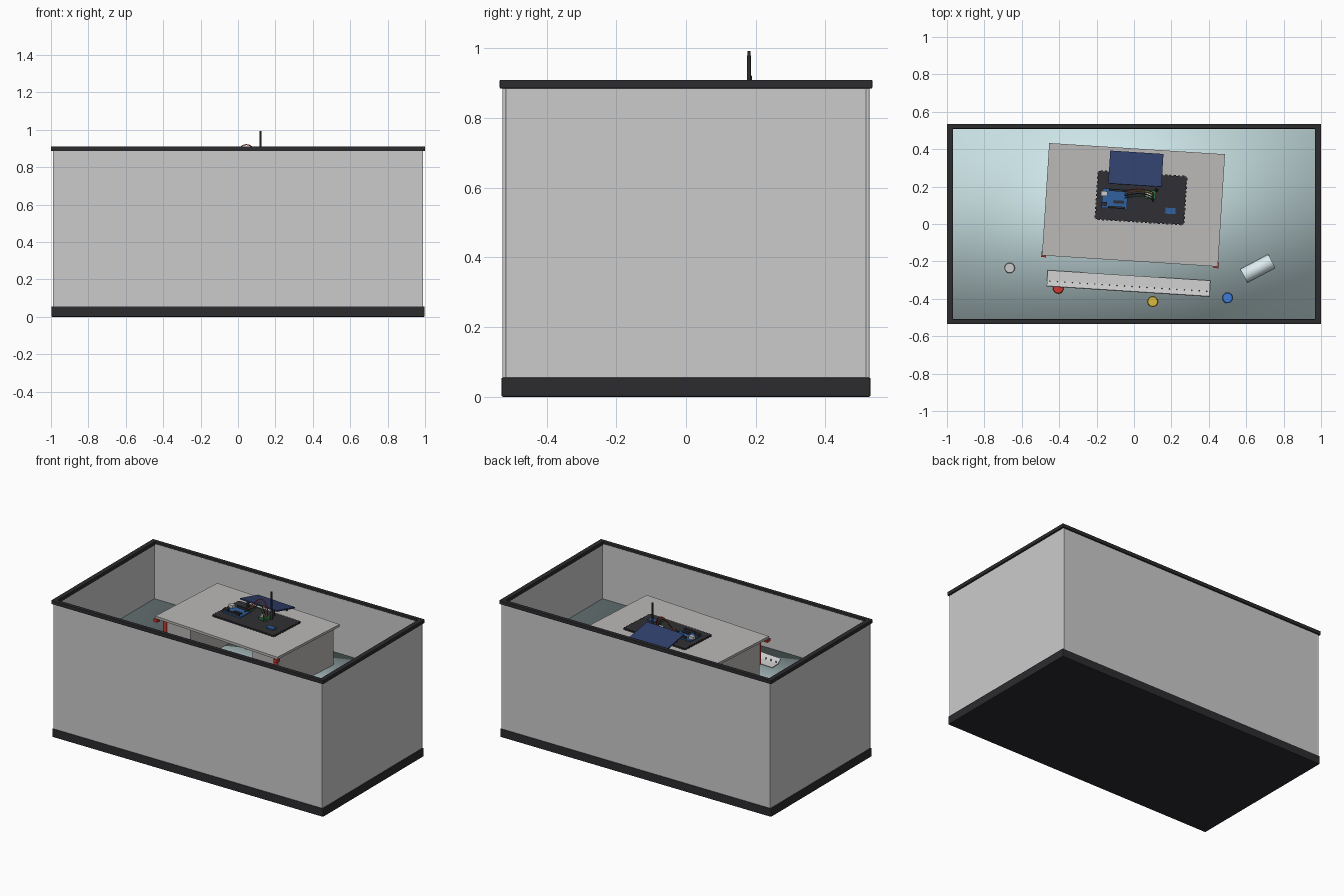
import bpy, bmesh, math
from mathutils import Matrix, Vector

if "Cube" in bpy.data.objects:
    bpy.data.objects.remove(bpy.data.objects["Cube"])

BOAT = Matrix.Translation((-0.0025, 0.1025, 0)) @ Matrix.Rotation(math.radians(-3.65), 4, 'Z')
I = Matrix.Identity(4)
mats = {}

COLORS = dict(black=(.025, .025, .028), water=(.62, .80, .82), glass=(.72, .74, .75), navy=(.03, .05, .15),
              blue=(.03, .12, .35), red=(.6, .04, .03), yellow=(.7, .5, .05), capblue=(.05, .2, .7),
              white=(.85, .85, .85), green=(.03, .2, .06), orange=(.8, .3, .05), board=(.03, .03, .035),
              clear=(.72, .84, .87), hull=(.5, .49, .48))


def finish(name, bm, M, color=None):
    me = bpy.data.meshes.new(name)
    bm.to_mesh(me)
    bm.free()
    ob = bpy.data.objects.new(name, me)
    bpy.context.collection.objects.link(ob)
    ob.matrix_world = M
    paint(ob, color)
    return ob


def paint(ob, color):
    if color:
        if color not in mats:
            mats[color] = bpy.data.materials.new(color)
            mats[color].diffuse_color = (*COLORS[color], 1)
        ob.data.materials.append(mats[color])


def box(name, c, s, color=None, frame=I, rot=I, bevel=0):
    bm = bmesh.new()
    bmesh.ops.create_cube(bm, size=1)
    bmesh.ops.scale(bm, vec=s, verts=bm.verts)
    ob = finish(name, bm, frame @ Matrix.Translation(c) @ rot, color)
    if bevel:
        m = ob.modifiers.new("bevel", 'BEVEL')
        m.width, m.segments = bevel, 2
    return ob


def lathe(name, c, profile, color=None, frame=I, rot=I, n=24):
    bm = bmesh.new()
    rings = [[bm.verts.new((r * math.cos(2 * math.pi * k / n), r * math.sin(2 * math.pi * k / n), z))
              for k in range(n)] for r, z in profile]
    for a, b in zip(rings, rings[1:]):
        for k in range(n):
            f = bm.faces.new((a[k], a[(k + 1) % n], b[(k + 1) % n], b[k]))
            f.smooth = True
    bm.faces.new(rings[0][::-1])
    bm.faces.new(rings[-1])
    for e in bm.edges:
        if len(e.link_faces) == 2 and e.calc_face_angle(0) > 0.6:
            e.smooth = False
    return finish(name, bm, frame @ Matrix.Translation(c) @ rot, color)


def rod(name, c, r, h, color=None, frame=I, rot=I, n=16):
    return lathe(name, c, [(r, -h / 2), (r, h / 2)], color, frame, rot, n)


def wire(name, pts, color):
    cu = bpy.data.curves.new(name, 'CURVE')
    cu.dimensions = '3D'
    cu.bevel_depth, cu.bevel_resolution, cu.resolution_u = .0028, 2, 8
    sp = cu.splines.new('BEZIER')
    sp.bezier_points.add(len(pts) - 1)
    for bp, p in zip(sp.bezier_points, pts):
        bp.co = p
        bp.handle_left_type = bp.handle_right_type = 'AUTO'
    ob = bpy.data.objects.new(name, cu)
    bpy.context.collection.objects.link(ob)
    ob.matrix_world = BOAT
    paint(ob, color)


# tank: base, glass panes, rim
box("tank_base", (0, 0, .0275), (1.994, 1.06, .055), 'black', bevel=.004)
for s in (-1, 1):
    side = "back" if s > 0 else "front"
    box(f"glass_{side}", (0, s * .517, .47), (1.976, .018, .85), 'glass')
    box(f"rim_{side}", (0, s * .522, .8975), (2, .026, .025), 'black', bevel=.003)
    side = "right" if s > 0 else "left"
    box(f"glass_{side}", (s * .98, 0, .47), (.018, 1.016, .85), 'glass')
    box(f"rim_{side}", (s * .984, 0, .8975), (.032, 1.06, .025), 'black', bevel=.003)
    for t in (-1, 1):
        rod("corner_seal", (s * .984, t * .521, .47), .006, .84, 'glass', n=12)

# water body, softly shaded
water = box("water", (0, 0, .29), (1.944, 1.018, .48), 'water')
for p in water.data.polygons:
    p.use_smooth = True

# floating craft: deck, two hulls, front posts and brackets
box("deck", (0, 0, .793), (.942, .602, .016), 'hull', BOAT)
for s in (-1, 1):
    box("hull", (s * .34, .015, .625), (.2, .53, .32), 'hull', BOAT)
    rod("arm_post", (s * .425, -.262, .70), .012, .17, 'red', BOAT)
    box("arm_bracket", (s * .462, -.295, .776), (.026, .03, .02), 'red', BOAT)
    rod("cross_strut", (s * .05, .05, .68), .005, .21, 'black', BOAT, n=10)

# collecting scoop with bent lip and row of pegs
bm = bmesh.new()
prof = [(-.378, .555), (-.432, .56), (-.462, .585), (-.465, .581), (-.434, .554), (-.378, .549)]
ends = [[bm.verts.new((x, y, z)) for y, z in prof] for x in (-.436, .436)]
for k in range(6):
    j = (k + 1) % 6
    bm.faces.new((ends[0][k], ends[0][j], ends[1][j], ends[1][k]))
bm.faces.new(ends[0])
bm.faces.new(ends[1])
bmesh.ops.recalc_face_normals(bm, faces=bm.faces)
finish("scoop", bm, BOAT, 'white')
for i in range(22):
    rod("scoop_peg", (-.42 + i * .04, -.436, .566), .003, .012, 'black', BOAT, n=8)

# electronics: pin-edged base board, controller, small modules
box("base_board", (.0375, .04, .806), (.472, .256, .01), 'board', BOAT)
for s in (-1, 1):
    for i in range(20):
        box("board_pin", (.0375 - .2185 + i * .023, .04 + s * .13, .806), (.012, .006, .008), 'board', BOAT)
    for i in range(11):
        box("board_pin", (.0375 + s * .238, .04 - .115 + i * .023, .806), (.006, .012, .008), 'board', BOAT)
box("controller", (-.102, .026, .818), (.135, .105, .008), 'blue', BOAT)
for s in (-1, 1):
    box("controller_header", (-.09, .026 + s * .045, .828), (.09, .01, .014), 'board', BOAT)
box("controller_chip", (-.08, .01, .825), (.055, .016, .008), 'board', BOAT)
box("usb_socket", (-.16, .05, .831), (.034, .026, .02), 'white', BOAT)
box("power_socket", (-.158, -.005, .829), (.03, .02, .016), 'board', BOAT)
box("small_module", (.199, -.02, .815), (.055, .032, .008), 'blue', BOAT)
box("radio_module", (.085, .06, .819), (.06, .045, .016), 'green', BOAT)
box("radio_shield", (.079, .0576, .832), (.032, .03, .012), 'white', BOAT)

# antenna
lathe("antenna", (.117, .086, .811), [(.009, 0), (.009, .025), (.006, .03), (.005, .182)], 'black', BOAT, n=14)

# solar panel tilted toward the back, on two stands
tilt = Matrix.Rotation(math.radians(-13), 4, 'X')
box("solar_panel", (0, .193, .843), (.285, .18, .008), 'navy', BOAT, tilt)
for s in (-1, 1):
    box("panel_stand_front", (s * .1, .13, .828), (.012, .012, .055), 'board', BOAT)
    box("panel_stand_back", (s * .1, .255, .814), (.012, .012, .03), 'board', BOAT)

# arched jumper wires
for i, col in enumerate(('red', 'orange', 'black', 'green')):
    y = .07 - i * .012
    h = .92 - i * .014
    wire("jumper_wire", [(-.05, y, .832), (-.01 + i * .005, y + .012, .885 - i * .012), (.042, y + .016, h),
                         (.09, y + .006, .885 - i * .012), (.105, y - .01, .815)], col)

# floating litter: bottle caps and a clear bottle lying on the water
for x, y, col in ((-.665, -.235, None), (-.405, -.345, 'red'), (.1, -.415, 'yellow'), (.5, -.395, 'capblue')):
    lathe("floating_cap", (x, y, .522), [(.028, 0), (.028, .018), (.025, .022)], col)
lie = Matrix.Rotation(math.radians(28), 4, 'Z') @ Matrix.Rotation(math.pi / 2, 4, 'Y')
lathe("floating_bottle", (.662, -.238, .54), [(.038, -.085), (.041, -.08), (.041, .08), (.038, .085)], 'clear', I, lie)

for m in bpy.data.materials:
    if m.users and not m.is_grease_pencil:
        m.use_nodes = True
        m.node_tree.nodes["Principled BSDF"].inputs["Base Color"].default_value = m.diffuse_color
